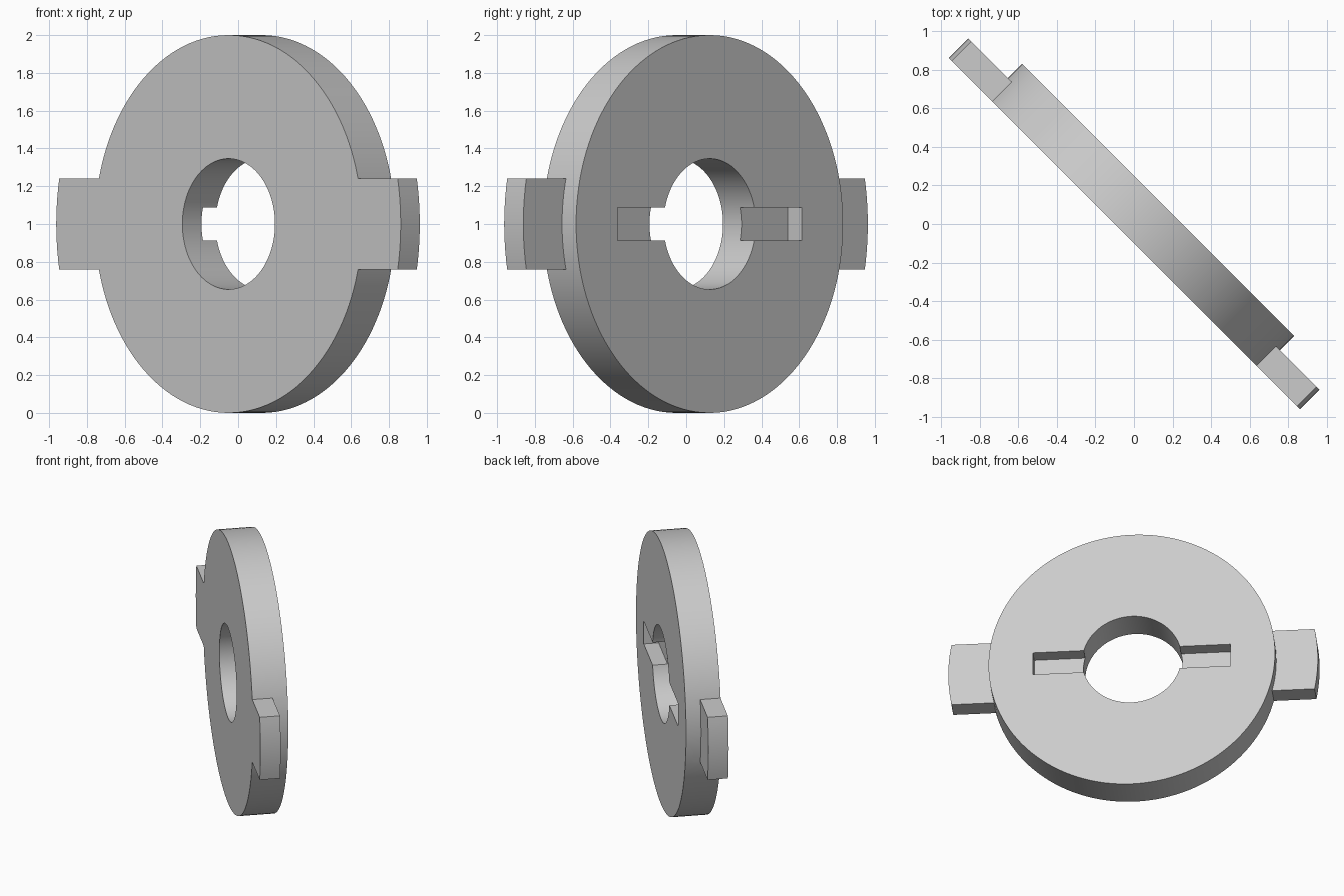
import bpy, bmesh, math

cube = bpy.data.objects.get("Cube")
if cube:
    bpy.data.objects.remove(cube, do_unlink=True)

FRONT, STEP, BACK = -0.071, 0.072, 0.177   # levels through the thickness
DISC_R, BORE_R, TAB_R = 1.0, 0.346, 1.29
TAB_HALF, SLOT_HALF, SLOT_LEN = 0.24, 0.087, 0.69

grey = bpy.data.materials.new("plain grey")
grey.use_nodes = True
colour = (0.6, 0.6, 0.6, 1)
grey.diffuse_color = colour
grey.node_tree.nodes["Principled BSDF"].inputs["Base Color"].default_value = colour


def arc(radius, start, end, steps):
    return [(radius * math.cos(start + (end - start) * i / steps),
             radius * math.sin(start + (end - start) * i / steps))
            for i in range(steps + 1)]


def circle(radius, steps=128):
    return arc(radius, 0, 2 * math.pi, steps)[:-1]


def plate(name, outline, y0, y1):
    """Extrude an upright x-z outline from y0 to y1."""
    bm = bmesh.new()
    face = bm.faces.new([bm.verts.new((x, y0, z)) for x, z in outline])
    new = bmesh.ops.extrude_face_region(bm, geom=[face])["geom"]
    verts = [v for v in new if isinstance(v, bmesh.types.BMVert)]
    bmesh.ops.translate(bm, verts=verts, vec=(0, y1 - y0, 0))
    bmesh.ops.recalc_face_normals(bm, faces=bm.faces)
    mesh = bpy.data.meshes.new(name)
    bm.to_mesh(mesh)
    bm.free()
    mesh.materials.append(grey)
    obj = bpy.data.objects.new(name, mesh)
    bpy.context.collection.objects.link(obj)
    return obj


def combine(target, tool, operation):
    tool.hide_render = True
    mod = target.modifiers.new(tool.name, "BOOLEAN")
    mod.operation, mod.object, mod.solver = operation, tool, "EXACT"
    bpy.context.view_layer.objects.active = target
    bpy.ops.object.modifier_apply(modifier=mod.name)
    bpy.data.objects.remove(tool, do_unlink=True)


# Disc with a thinner bar through it, whose rounded ends form the two tabs
disc = plate("slotted_disc", circle(DISC_R), FRONT, BACK)
a = math.asin(TAB_HALF / TAB_R)
bar = arc(TAB_R, -a, a, 12) + arc(TAB_R, math.pi - a, math.pi + a, 12)
combine(disc, plate("tab_bar", bar, FRONT, STEP), "UNION")

# Central bore, and the shallow slot across the back face
combine(disc, plate("bore_cutter", circle(BORE_R), FRONT - 0.2, BACK + 0.2), "DIFFERENCE")
slot = [(-SLOT_LEN, -SLOT_HALF), (SLOT_LEN, -SLOT_HALF),
        (SLOT_LEN, SLOT_HALF), (-SLOT_LEN, SLOT_HALF)]
combine(disc, plate("slot_cutter", slot, STEP, BACK + 0.2), "DIFFERENCE")

# Stand upright, turned diagonally
disc.location.z = DISC_R
disc.rotation_euler.z = -math.pi / 4
bpy.ops.object.select_all(action="DESELECT")
disc.select_set(True)
bpy.context.view_layer.objects.active = disc
bpy.ops.object.shade_smooth_by_angle(angle=math.radians(30))
